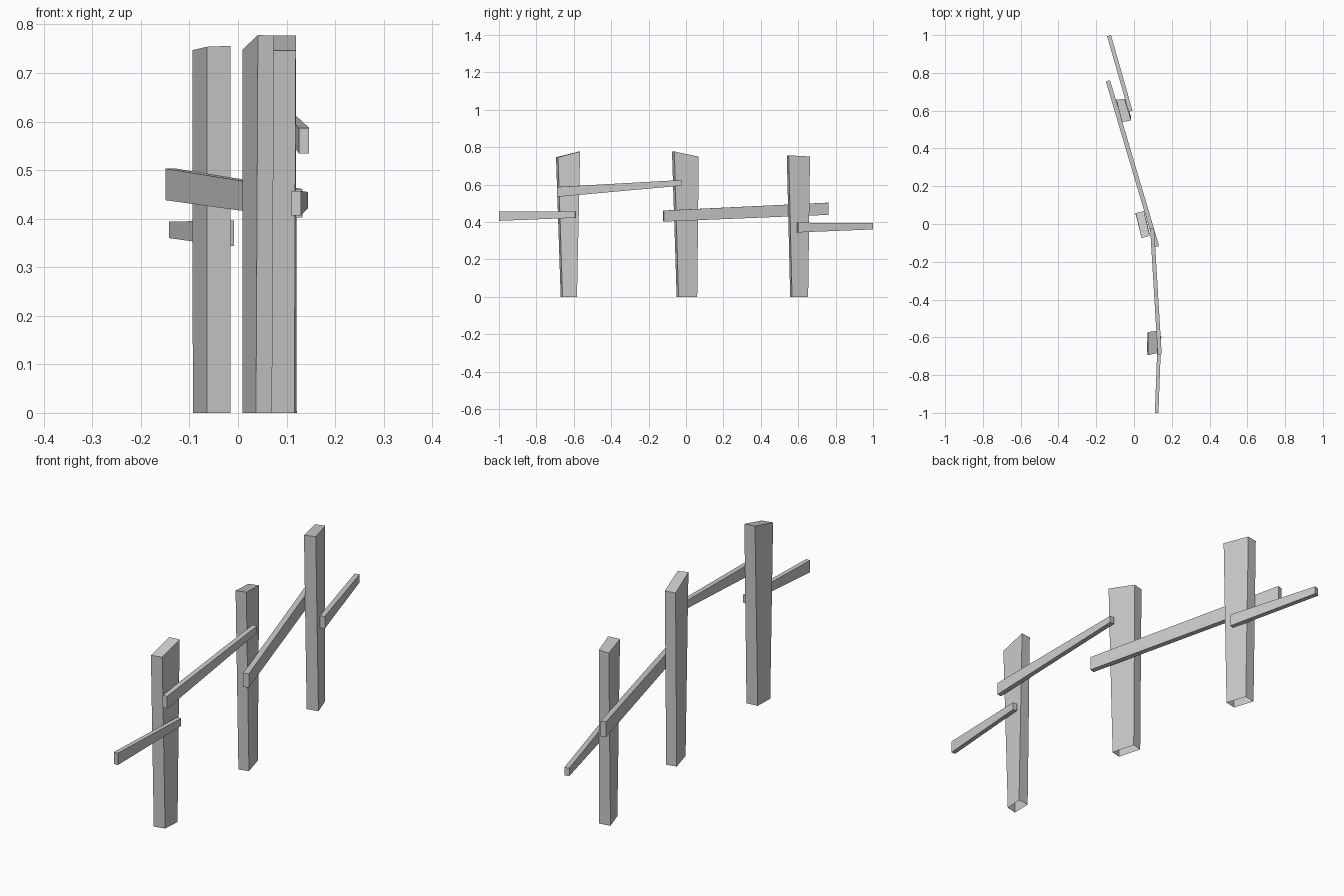
import bpy
from mathutils import Vector


def mesh_object(name, verts, faces):
    me = bpy.data.meshes.new(name)
    me.from_pydata(verts, [], faces)
    me.update()
    ob = bpy.data.objects.new(name, me)
    bpy.context.collection.objects.link(ob)
    return ob


SIDES = [(0, 1, 5, 4), (1, 2, 6, 5), (2, 3, 7, 6), (3, 0, 4, 7)]
TOP, BOTTOM = (4, 5, 6, 7), (3, 2, 1, 0)


def post(name, base, top):
    """Tapered post with slanted top and open foot.
    Corners: front left, front right, back right, back left."""
    return mesh_object(name, [(x, y, 0) for x, y in base] + top, SIDES + [TOP])


def rail(name, a, b, width):
    """Plank between two ends, each given as (x, y, z low, z high)."""
    d = Vector((b[0] - a[0], b[1] - a[1])).normalized()
    n = Vector((d.y, -d.x)) * width / 2
    corners = [(a, -1), (a, 1), (b, 1), (b, -1)]
    verts = [(p[0] + s * n.x, p[1] + s * n.y, p[k])
             for k in (2, 3) for p, s in corners]
    return mesh_object(name, verts, SIDES + [TOP, BOTTOM])


# Posts, front to back
post("front_post",
     [(0.069, -0.67), (0.116, -0.66), (0.121, -0.583), (0.071, -0.588)],
     [(0.073, -0.695, 0.746), (0.119, -0.684, 0.746),
      (0.119, -0.566, 0.777), (0.073, -0.572, 0.777)])
post("middle_post",
     [(0.037, -0.05), (0.08, -0.04), (0.052, 0.06), (0.009, 0.05)],
     [(0.041, -0.075, 0.778), (0.083, -0.062, 0.777),
      (0.053, 0.068, 0.749), (0.009, 0.058, 0.748)])
post("back_post",
     [(-0.064, 0.557), (-0.015, 0.567), (-0.045, 0.653), (-0.093, 0.645)],
     [(-0.064, 0.539, 0.754), (-0.015, 0.549, 0.756),
      (-0.050, 0.663, 0.750), (-0.094, 0.658, 0.747)])

# Rails, front to back
rail("front_end_rail", (0.12, -1.0, 0.406, 0.457), (0.135, -0.592, 0.422, 0.455), 0.019)
rail("front_rail", (0.136, -0.69, 0.534, 0.587), (0.096, -0.024, 0.594, 0.624), 0.021)
rail("back_rail", (0.122, -0.12, 0.402, 0.461), (-0.138, 0.758, 0.438, 0.503), 0.023)
rail("back_end_rail", (-0.018, 0.597, 0.344, 0.396), (-0.132, 0.997, 0.36, 0.394), 0.021)
